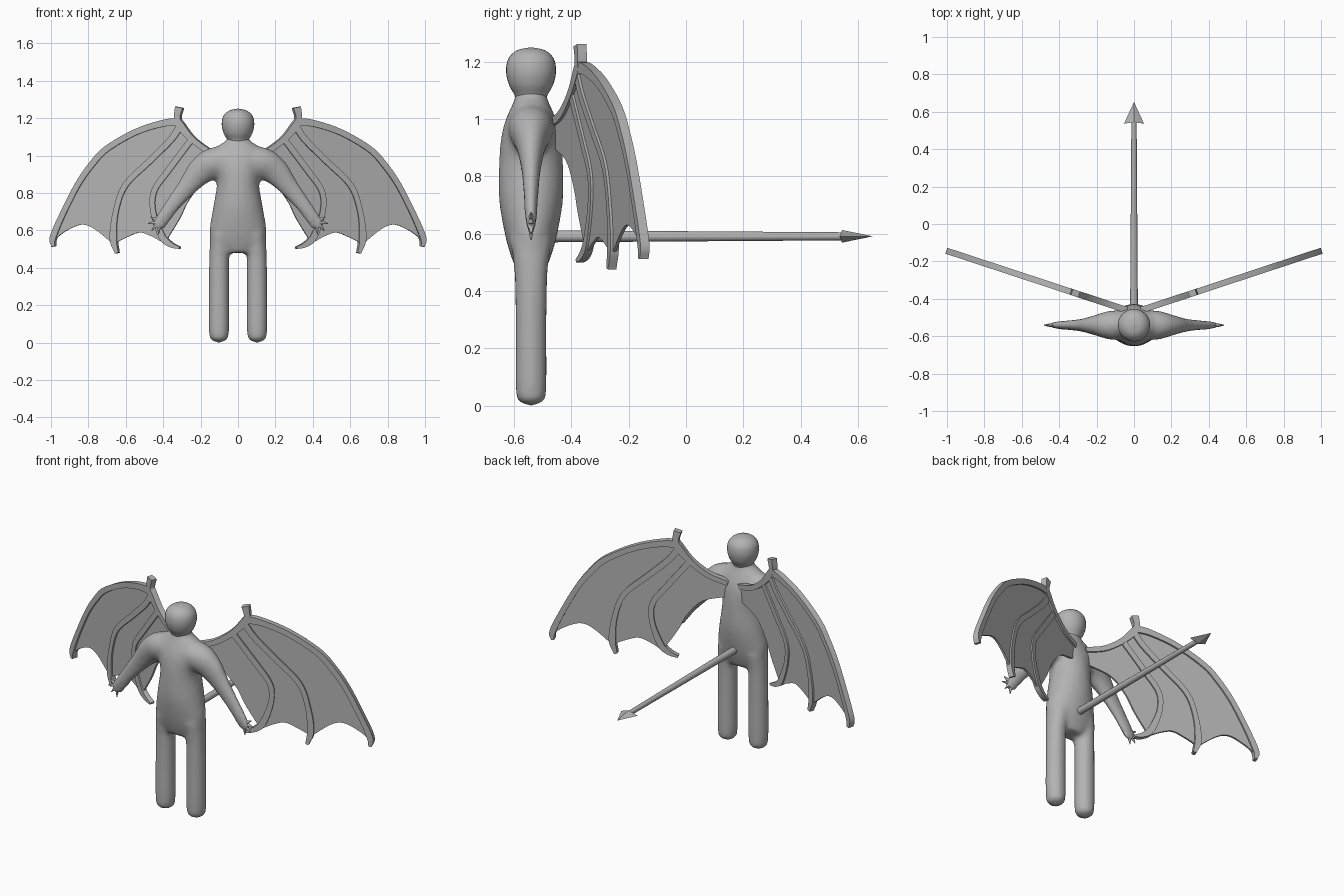
import bpy, bmesh, math
from mathutils import Matrix, Vector

cube = bpy.data.objects.get("Cube")
if cube:
    bpy.data.objects.remove(cube, do_unlink=True)

grey = bpy.data.materials.new("plain grey")
grey.use_nodes = True
grey.diffuse_color = (0.45, 0.45, 0.45, 1)
grey.node_tree.nodes["Principled BSDF"].inputs["Base Color"].default_value = grey.diffuse_color

BODY_Y = -0.541


def finish(bm, name, angle=None):
    """Turn a bmesh into a named object, smooth below the given angle."""
    bmesh.ops.recalc_face_normals(bm, faces=bm.faces)
    mesh = bpy.data.meshes.new(name)
    bm.to_mesh(mesh)
    bm.free()
    mesh.materials.append(grey)
    obj = bpy.data.objects.new(name, mesh)
    bpy.context.collection.objects.link(obj)
    if angle:
        bpy.ops.object.select_all(action="DESELECT")
        obj.select_set(True)
        bpy.context.view_layer.objects.active = obj
        bpy.ops.object.shade_smooth_by_angle(angle=math.radians(angle))
    return obj


def smooth_path(points, steps=5):
    """Catmull-Rom curve through points of any dimension."""
    pts = [Vector(p) for p in points]
    pts = [2 * pts[0] - pts[1]] + pts + [2 * pts[-1] - pts[-2]]
    out = []
    for a, b, c, d in zip(pts, pts[1:], pts[2:], pts[3:]):
        for i in range(steps):
            t = i / steps
            out.append(0.5 * (2 * b + (c - a) * t + (2 * a - 5 * b + 4 * c - d) * t ** 2
                              + (3 * b - a - 3 * c + d) * t ** 3))
    return out + [pts[-2]]


def tube(bm, stations, sides=24, steps=5):
    """Loft ellipses along stations of (x, z, half width, half depth)."""
    path = smooth_path(stations, steps)
    rings = []
    for i, (x, z, wide, deep) in enumerate(path):
        before, after = path[max(i - 1, 0)], path[min(i + 1, len(path) - 1)]
        along = Vector((after[0] - before[0], 0, after[1] - before[1])).normalized()
        across = Vector((along.z, 0, -along.x))
        ring = []
        for k in range(sides):
            a = math.tau * k / sides
            spot = Vector((x, BODY_Y, z)) + across * max(wide, 0.002) * math.cos(a)
            spot.y += max(deep, 0.002) * math.sin(a)
            ring.append(bm.verts.new(spot))
        rings.append(ring)
    for low, high in zip(rings, rings[1:]):
        for k in range(sides):
            n = (k + 1) % sides
            bm.faces.new((low[k], low[n], high[n], high[k]))
    bm.faces.new(rings[0][::-1])
    bm.faces.new(rings[-1])


# Body: torso, legs and arms fused into one soft skin
bm = bmesh.new()
tube(bm, [(0, 0.48, 0.09, 0.055), (0, 0.53, 0.143, 0.073), (0, 0.60, 0.153, 0.092),
          (0, 0.72, 0.134, 0.112), (0, 0.85, 0.113, 0.112), (0, 0.94, 0.13, 0.104),
          (0, 1.00, 0.145, 0.088), (0, 1.05, 0.11, 0.066), (0, 1.08, 0.064, 0.055),
          (0, 1.12, 0.05, 0.05)])
for side in (1, -1):
    tube(bm, [(side * 0.102, 0, 0.01, 0.01), (side * 0.102, 0.012, 0.037, 0.037),
              (side * 0.102, 0.05, 0.054, 0.054), (side * 0.102, 0.3, 0.055, 0.055),
              (side * 0.1, 0.48, 0.054, 0.06), (side * 0.09, 0.58, 0.056, 0.075)])
    tube(bm, [(side * 0.04, 0.98, 0.07, 0.08), (side * 0.13, 0.96, 0.083, 0.077),
              (side * 0.2, 0.915, 0.074, 0.055), (side * 0.27, 0.835, 0.054, 0.036),
              (side * 0.35, 0.735, 0.042, 0.026), (side * 0.41, 0.65, 0.037, 0.021),
              (side * 0.425, 0.63, 0.02, 0.014)])
body = finish(bm, "body", 180)
remesh = body.modifiers.new("fuse", "REMESH")
remesh.mode = "VOXEL"
remesh.voxel_size = 0.012
remesh.use_smooth_shade = True
relax = body.modifiers.new("relax", "SMOOTH")
relax.factor = 0.5
relax.iterations = 10

# Head: rounded at the crown, narrowing to the neck
bm = bmesh.new()
tube(bm, [(0, 1.06, 0.055, 0.05), (0, 1.085, 0.058, 0.058), (0, 1.12, 0.077, 0.077),
          (0, 1.165, 0.087, 0.087), (0, 1.21, 0.079, 0.08), (0, 1.24, 0.048, 0.05),
          (0, 1.251, 0.002, 0.002)], sides=32)
finish(bm, "head", 60)

# Hands: palm with pointed fingers and a thumb
FINGERTIPS = [(0.468, 0.672), (0.482, 0.635), (0.462, 0.598), (0.425, 0.578)]
for side, label in ((1, "left"), (-1, "right")):
    bm = bmesh.new()
    tube(bm, [(side * 0.39, 0.675, 0.03, 0.02), (side * 0.42, 0.638, 0.034, 0.016),
              (side * 0.436, 0.617, 0.016, 0.01)], sides=10, steps=3)
    for x, z in FINGERTIPS:
        tube(bm, [(side * 0.42, 0.64, 0.011, 0.011),
                  (side * (0.42 + x) / 2, (0.64 + z) / 2 + 0.004, 0.009, 0.009),
                  (side * x, z, 0.002, 0.002)], sides=8, steps=2)
    finish(bm, label + "_hand", 50)


# Wings: flat panels swept back, with raised bones on both faces
SWEEP = 0.329


def slab(bm, outline, side, thick):
    """Extrude a front-plane outline along the normal of the swept wing."""
    normal = Vector((-side * SWEEP, 1, 0)).normalized() * thick
    verts = [bm.verts.new(Vector((side * x, -0.473 + SWEEP * x, z)) - normal / 2)
             for x, z in outline]
    face = bm.faces.new(verts)
    grown = bmesh.ops.extrude_face_region(bm, geom=[face], use_keep_orig=True)
    moved = [g for g in grown["geom"] if isinstance(g, bmesh.types.BMVert)]
    bmesh.ops.translate(bm, verts=moved, vec=normal)


def ribbon(points):
    """Outline of a bone along stations of (x, z, half width)."""
    path = smooth_path(points)
    left, right = [], []
    for i, p in enumerate(path):
        d = (path[min(i + 1, len(path) - 1)] - path[max(i - 1, 0)]).xy.normalized()
        off = Vector((-d.y, d.x)) * p.z
        left.append(p.xy + off)
        right.append(p.xy - off)
    return left + right[::-1]


ARM_BONE = [(0.04, 0.985, 0.014), (0.145, 1.018, 0.015), (0.24, 1.085, 0.016),
            (0.305, 1.16, 0.021), (0.322, 1.2, 0.016), (0.312, 1.258, 0.02)]
FINGER_BONES = {
    "outer": [(0.31, 1.18, 0.022), (0.40, 1.172, 0.018), (0.545, 1.125, 0.016),
              (0.70, 1.035, 0.016), (0.78, 0.95, 0.016), (0.853, 0.845, 0.015),
              (0.932, 0.69, 0.015), (0.985, 0.565, 0.016), (0.985, 0.513, 0.008)],
    "middle": [(0.31, 1.15, 0.018), (0.36, 1.08, 0.017), (0.47, 0.97, 0.016),
               (0.60, 0.84, 0.015), (0.65, 0.70, 0.014), (0.664, 0.56, 0.018),
               (0.645, 0.478, 0.009)],
    "inner": [(0.25, 1.08, 0.016), (0.37, 0.92, 0.016), (0.445, 0.81, 0.015),
              (0.45, 0.70, 0.014), (0.405, 0.57, 0.018), (0.36, 0.525, 0.014),
              (0.31, 0.506, 0.006)],
}
SCALLOPS = [
    [(0.975, 0.555), (0.92, 0.596), (0.84, 0.63), (0.77, 0.61), (0.67, 0.53)],
    [(0.65, 0.535), (0.59, 0.565), (0.525, 0.588), (0.465, 0.57), (0.41, 0.54)],
    [(0.38, 0.55), (0.31, 0.665), (0.26, 0.765), (0.18, 0.855), (0.05, 0.9)],
]
membrane = [p.xy for p in smooth_path(ARM_BONE[:4])]
membrane += [p.xy for p in smooth_path(FINGER_BONES["outer"][1:-1])]
for scallop in SCALLOPS:
    membrane += smooth_path(scallop)

for side, label in ((1, "left"), (-1, "right")):
    bm = bmesh.new()
    slab(bm, membrane, side, 0.012)
    finish(bm, label + "_wing_membrane")
    bm = bmesh.new()
    slab(bm, ribbon(ARM_BONE), side, 0.034)
    for depth, bone in zip((0.033, 0.031, 0.029), FINGER_BONES.values()):
        slab(bm, ribbon(bone), side, depth)
    finish(bm, label + "_wing_bones", 30)

# Tail: straight tapered rod
bm = bmesh.new()
bmesh.ops.create_cone(bm, cap_ends=True, segments=12, radius1=0.021, radius2=0.014, depth=1.05)
bmesh.ops.rotate(bm, verts=bm.verts, matrix=Matrix.Rotation(math.radians(-90), 3, "X"))
bmesh.ops.translate(bm, verts=bm.verts, vec=(0, 0.035, 0.591))
finish(bm, "tail", 40)

# Tail tip: barbed arrowhead with a notched back
bm = bmesh.new()
tip = bm.verts.new((0, 0.652, 0.591))
notch = bm.verts.new((0, 0.56, 0.591))
rim = [bm.verts.new(p) for p in ((0.054, 0.536, 0.591), (0, 0.545, 0.613),
                                 (-0.054, 0.536, 0.591), (0, 0.545, 0.569))]
for a, b in zip(rim, rim[1:] + rim[:1]):
    bm.faces.new((tip, a, b))
    bm.faces.new((notch, b, a))
finish(bm, "tail_tip")
